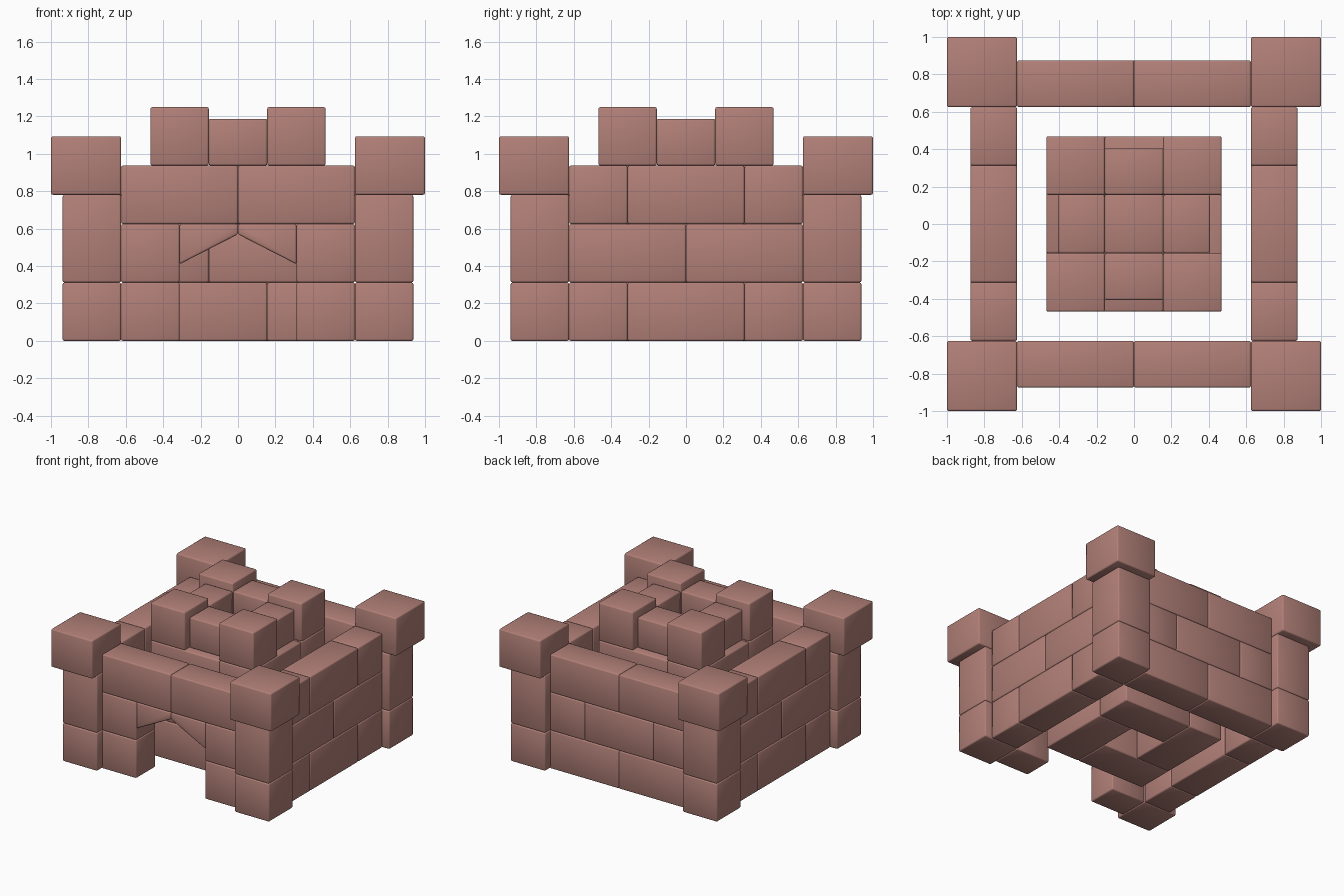
import bpy, bmesh, math

if "Cube" in bpy.data.objects:
    bpy.data.objects.remove(bpy.data.objects["Cube"])

U = 0.0625          # building module
BEVEL = 0.01

clay = bpy.data.materials.new("dusty_red_clay")
clay.diffuse_color = (0.445, 0.216, 0.188, 1)
clay.use_nodes = True
clay.node_tree.nodes["Principled BSDF"].inputs["Base Color"].default_value = clay.diffuse_color


def prism(name, profile, y0, y1):
    """Extrude an x-z profile from y0 to y1 and soften its edges."""
    bm = bmesh.new()
    face = bm.faces.new([bm.verts.new((x, y0, z)) for x, z in profile])
    ext = bmesh.ops.extrude_face_region(bm, geom=[face])
    for v in ext["geom"]:
        if isinstance(v, bmesh.types.BMVert):
            v.co.y = y1
    bmesh.ops.bevel(bm, geom=bm.edges[:], offset=BEVEL, segments=2,
                    profile=0.5, affect='EDGES')
    bmesh.ops.recalc_face_normals(bm, faces=bm.faces[:])
    for f in bm.faces:
        f.smooth = True
    mesh = bpy.data.meshes.new(name)
    bm.to_mesh(mesh)
    bm.free()
    mesh.materials.append(clay)
    obj = bpy.data.objects.new(name, mesh)
    bpy.context.collection.objects.link(obj)
    return obj


def block(name, x0, x1, y0, y1, z0, z1):
    """Box block, given in modules."""
    x0, x1, y0, y1, z0, z1 = (v * U for v in (x0, x1, y0, y1, z0, z1))
    return prism(name, [(x0, z0), (x1, z0), (x1, z1), (x0, z1)], y0, y1)


def span(a, b, sign):
    return sorted((a * sign, b * sign))


# Corner posts: base, tall shaft and wide cap
for sx in (-1, 1):
    for sy in (-1, 1):
        for part, outer, z0, z1 in (("post_base", 15, 0, 5),
                                    ("post_shaft", 15, 5, 12.5),
                                    ("post_cap", 16, 12.5, 17.5)):
            block(part, *span(10, outer, sx), *span(10, outer, sy), z0, z1)

# Outer walls: running bond of long and short blocks
HALVES = (-10, 0, 10)
THIRDS = (-10, -5, 5, 10)


def courses(name, rows, place):
    for i, cuts in enumerate(rows):
        for a, b in zip(cuts, cuts[1:]):
            place(name, a, b, 5 * i, 5 * i + 5)


for s in (-1, 1):
    courses("side_wall_block", (THIRDS, HALVES, THIRDS),
            lambda n, a, b, z0, z1: block(n, *span(10, 14, s), a, b, z0, z1))
courses("back_wall_block", (HALVES, THIRDS, HALVES),
        lambda n, a, b, z0, z1: block(n, a, b, 10, 14, z0, z1))
courses("front_lintel_block", ((), (), HALVES),
        lambda n, a, b, z0, z1: block(n, a, b, -14, -10, z0, z1))

# Gateway jambs and the two sloped arch stones
for s in (-1, 1):
    for z in (0, 5):
        block("gate_jamb", *span(5, 10, s), -14, -10, z, z + 5)
    prism("gate_arch_stone",
          [(0, 10 * U), (s * 5 * U, 10 * U), (s * 5 * U, 0.41), (0, 0.57)],
          -14 * U, -10 * U)

# Inner tower: pinwheel courses that alternate direction
for i in range(3):
    m = -1 if i == 1 else 1
    for k in range(4):
        c, n = round(math.cos(k * math.pi / 2)), round(math.sin(k * math.pi / 2))
        corners = [(m * (c * x - n * y), n * x + c * y)
                   for x, y in ((-7.5, -7.5), (2.5, -2.5))]
        xs, ys = (sorted(v) for v in zip(*corners))
        block("tower_block", *xs, *ys, 5 * i, 5 * i + 5)
block("tower_floor", -2.5, 2.5, -2.5, 2.5, 10, 15)

# Tower crown: tall corner merlons and lower pieces between them
for sx in (-1, 1):
    for sy in (-1, 1):
        block("tower_merlon", *span(2.5, 7.5, sx), *span(2.5, 7.5, sy), 15, 20)
    block("tower_parapet", *span(2.5, 6.5, sx), -2.5, 2.5, 15, 19)
    block("tower_parapet", -2.5, 2.5, *span(2.5, 6.5, sx), 15, 19)
